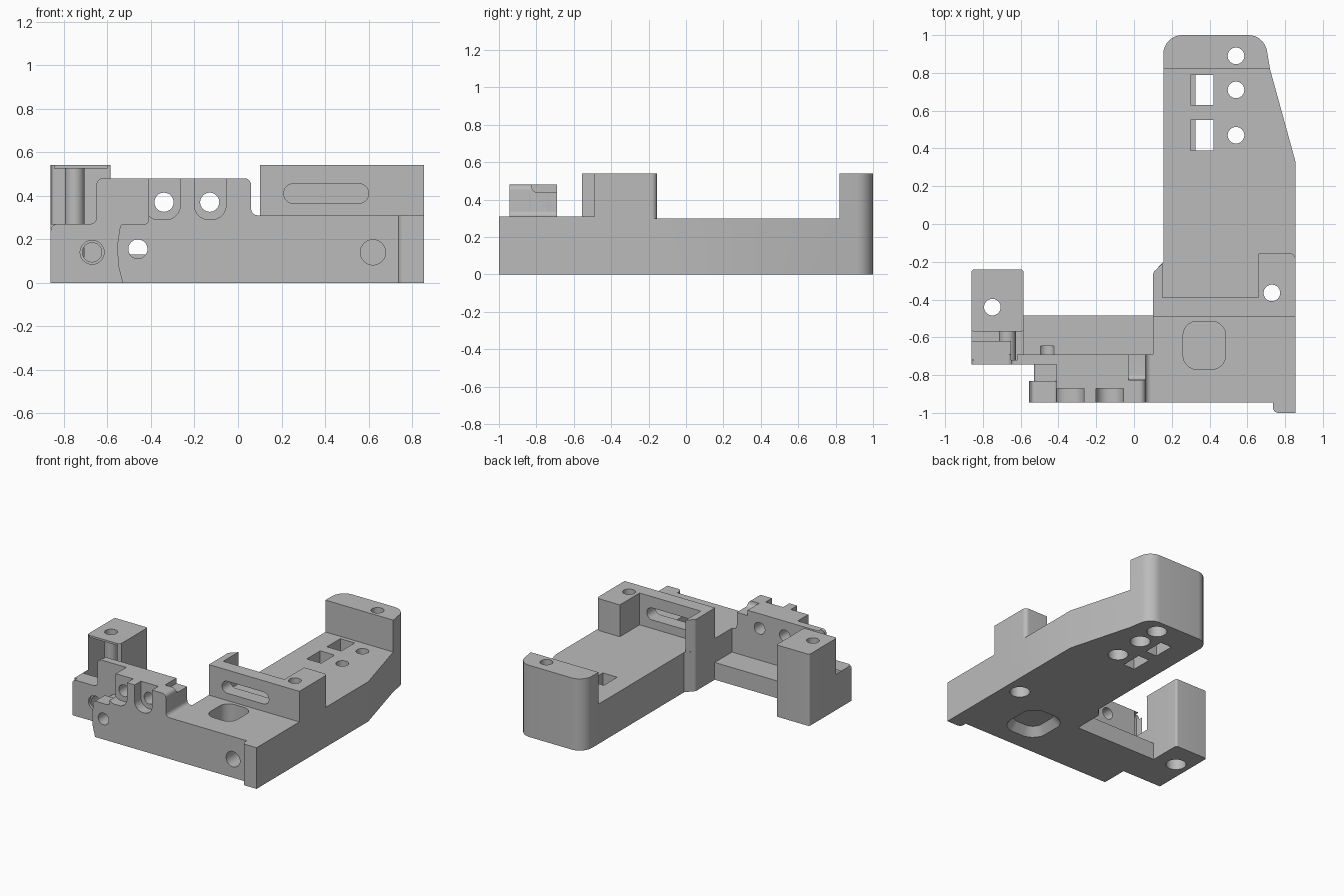
import bpy, bmesh, math
from mathutils import Vector

if "Cube" in bpy.data.objects:
    bpy.data.objects.remove(bpy.data.objects["Cube"])

shade = (0.5, 0.5, 0.5, 1)
grey = bpy.data.materials.new("matte grey")
grey.use_nodes = True
grey.diffuse_color = shade
grey.node_tree.nodes["Principled BSDF"].inputs["Base Color"].default_value = shade

# Shared levels and faces of the bracket
west, east, tower_east = -0.86, 0.855, -0.585
fin_west, arm_west = 0.10, 0.155
front, plate_front, plate_back = -0.945, -0.745, -0.69
wall_front, wall_back = -0.49, -0.39
floor, deck, panel, top = 0.30, 0.31, 0.48, 0.54
foot, shelf = 0.27, 0.13
below, above, ahead = -0.1, 0.7, -1.1
hole, fillet = 0.044, 0.03


def outline(points, steps=7):
    """Polygon whose corners may carry a third value, the fillet radius."""
    result = []
    for i, point in enumerate(points):
        corner = Vector(point[:2])
        if len(point) == 2:
            result.append(corner)
            continue
        radius = point[2]
        before = (Vector(points[i - 1][:2]) - corner).normalized()
        after = (Vector(points[(i + 1) % len(points)][:2]) - corner).normalized()
        half = before.angle(after) / 2
        centre = corner + (before + after).normalized() * radius / math.sin(half)
        start = corner + before * radius / math.tan(half) - centre
        end = corner + after * radius / math.tan(half) - centre
        for k in range(steps + 1):
            result.append(centre + start.lerp(end, k / steps).normalized() * radius)
    return result


def prism(name, axis, low, high, points, spread=0):
    """Extrude an outline along an axis; spread widens its low end."""
    place = {"x": lambda u, v, w: (w, u, v),
             "y": lambda u, v, w: (u, w, v),
             "z": lambda u, v, w: (u, v, w)}[axis]
    loop = outline(points)
    middle = sum(loop, Vector((0, 0))) / len(loop)
    bm = bmesh.new()
    ends = [[bm.verts.new(place(*(p + (p - middle).normalized() * extra), level)) for p in loop]
            for level, extra in ((low, spread), (high, 0))]
    for ring in ends:
        bm.faces.new(ring)
    for i in range(len(loop)):
        bm.faces.new((ends[0][i - 1], ends[0][i], ends[1][i], ends[1][i - 1]))
    bmesh.ops.recalc_face_normals(bm, faces=bm.faces[:])
    mesh = bpy.data.meshes.new(name)
    bm.to_mesh(mesh)
    bm.free()
    mesh.materials.append(grey)
    obj = bpy.data.objects.new(name, mesh)
    bpy.context.collection.objects.link(obj)
    return obj


def combine(operation, part):
    bpy.context.view_layer.objects.active = body
    modifier = body.modifiers.new(part.name, "BOOLEAN")
    modifier.operation = operation
    modifier.solver = "EXACT"
    modifier.object = part
    bpy.ops.object.modifier_apply(modifier=modifier.name)
    bpy.data.objects.remove(part)


def add(*shape):
    combine("UNION", prism(*shape))


def cut(*shape):
    combine("DIFFERENCE", prism(*shape))


def rect(left, right, low, high, *radius):
    return [(left, low, *radius), (right, low, *radius),
            (right, high, *radius), (left, high, *radius)]


def circle(u, v, radius, sides=32):
    turns = [math.tau * k / sides for k in range(sides)]
    return [(u + radius * math.cos(t), v + radius * math.sin(t)) for t in turns]


# Long arm with tapered end, and the raised block on it
end_outline = [(0.72, 0.82), (0.69, 1, 0.1), (arm_west, 1, 0.1)]
body = prism("bracket_body", "z", 0, floor, [
    (fin_west, -0.6), (east, -0.6), (east, 0.33), *end_outline,
    (arm_west, -0.2), (fin_west, -0.26, fillet)])
add("end_block", "z", 0, top, [(arm_west, 0.82), *end_outline])

# Front deck with corner nub
add("front_deck", "z", 0, deck, [
    (0.08, front), (0.735, front), (0.735, -1, fillet), (east, -1),
    (east, wall_back), (fin_west, wall_back), (fin_west, plate_back), (0.08, plate_back)])

# Upright wall and its two side arms
add("cross_wall", "z", 0, top, rect(fin_west, east, wall_front, wall_back))
add("right_arm", "z", 0, top, [
    (0.66, wall_front), (east, wall_front), (east, -0.155, fillet), (0.66, -0.155)])
add("left_fin", "z", 0, top, [
    (fin_west, wall_front), (0.15, wall_front), (0.15, -0.21), (fin_west, -0.26, fillet)])

# Plate and panel that carry the clamp holes
clamp_end = [(0.06, panel, fillet), (0.06, deck, fillet), (0.12, deck), (0.12, 0)]
add("back_plate", "y", plate_front, plate_back, [
    (west, 0), (west, foot, fillet), (-0.65, foot, fillet), (-0.65, panel, fillet), *clamp_end])
add("front_panel", "y", front, -0.83, [
    (-0.53, 0), (-0.55, 0.08), (-0.555, 0.17), (-0.54, foot, 0.02),
    (-0.41, foot, 0.02), (-0.41, panel), *clamp_end])
add("panel_core", "y", -0.84, -0.72, [
    (-0.53, 0), (-0.53, 0.25, 0.02), (-0.41, 0.25), (-0.41, panel), *clamp_end])
add("low_shelf", "z", 0, shelf, rect(-0.62, 0.12, -0.7, -0.485))

# Tower with scooped front edge
add("tower_foot", "z", 0, foot, rect(west, tower_east, -0.72, -0.5))
add("tower", "z", 0, top, rect(west, tower_east, -0.57, -0.24, 0.015))
add("tower_scoop", "x", west, tower_east, [
    (-0.62, 0.1), (-0.62, panel), (-0.57, panel, 0.045), (-0.57, top), (-0.5, top), (-0.5, 0.1)])
add("tower_web", "z", 0, panel, rect(-0.65, tower_east, -0.72, -0.6))

# Slot in the upright wall, and the deck opening with flared underside
cut("wall_slot", "y", -0.55, -0.35, rect(0.21, 0.6, 0.365, 0.455, hole))
opening = rect(0.26, 0.485, -0.77, -0.515, 0.075)
cut("deck_opening", "z", below, above, opening)
cut("opening_flare", "z", -0.001, 0.06, opening, 0.05)

# Horizontal bores in the front
cut("peg_hole", "y", ahead, -0.645, circle(-0.46, 0.155, hole))
cut("left_bore", "y", ahead, -0.45, circle(-0.67, 0.14, hole))
cut("left_bore_rim", "y", ahead, -0.725, circle(-0.67, 0.14, 0.055))
cut("right_bore", "y", ahead, -0.8, circle(0.62, 0.14, 0.058))

# Dip at the end of the clamp top
cut("clamp_dip", "x", -0.03, 0.09, [
    (-0.83, 0.5), (-0.82, 0.44, fillet), (-0.65, 0.44), (-0.65, 0.5)])

# Clamp holes, each behind a U-shaped recess
for x, left, right in ((-0.34, -0.43, -0.265), (-0.13, -0.2, -0.055)):
    cut("clamp_hole", "y", ahead, -0.6, circle(x, 0.37, hole))
    cut("clamp_recess", "y", ahead, -0.87, [
        (left, above), (left, 0.29, 0.065), (right, 0.29, 0.065), (right, above)])

# Vertical screw holes with counterbores below
for x, y in ((-0.75, -0.44), (0.73, -0.365), (0.54, 0.89), (0.54, 0.71), (0.54, 0.47)):
    cut("screw_hole", "z", below, above, circle(x, y, hole))
    cut("screw_counterbore", "z", below, 0.08, circle(x, y, 0.07))

# Square windows with a ledge on one side
for y in (0.39, 0.63):
    cut("window", "z", below, above, rect(0.325, 0.42, y, y + 0.16))
    cut("window_ledge", "z", 0.15, above, rect(0.3, 0.4, y, y + 0.16))

# Smooth the curved faces, keep the machined edges sharp
bpy.ops.object.select_all(action="DESELECT")
body.select_set(True)
bpy.context.view_layer.objects.active = body
bpy.ops.object.shade_smooth_by_angle(angle=math.radians(30))
